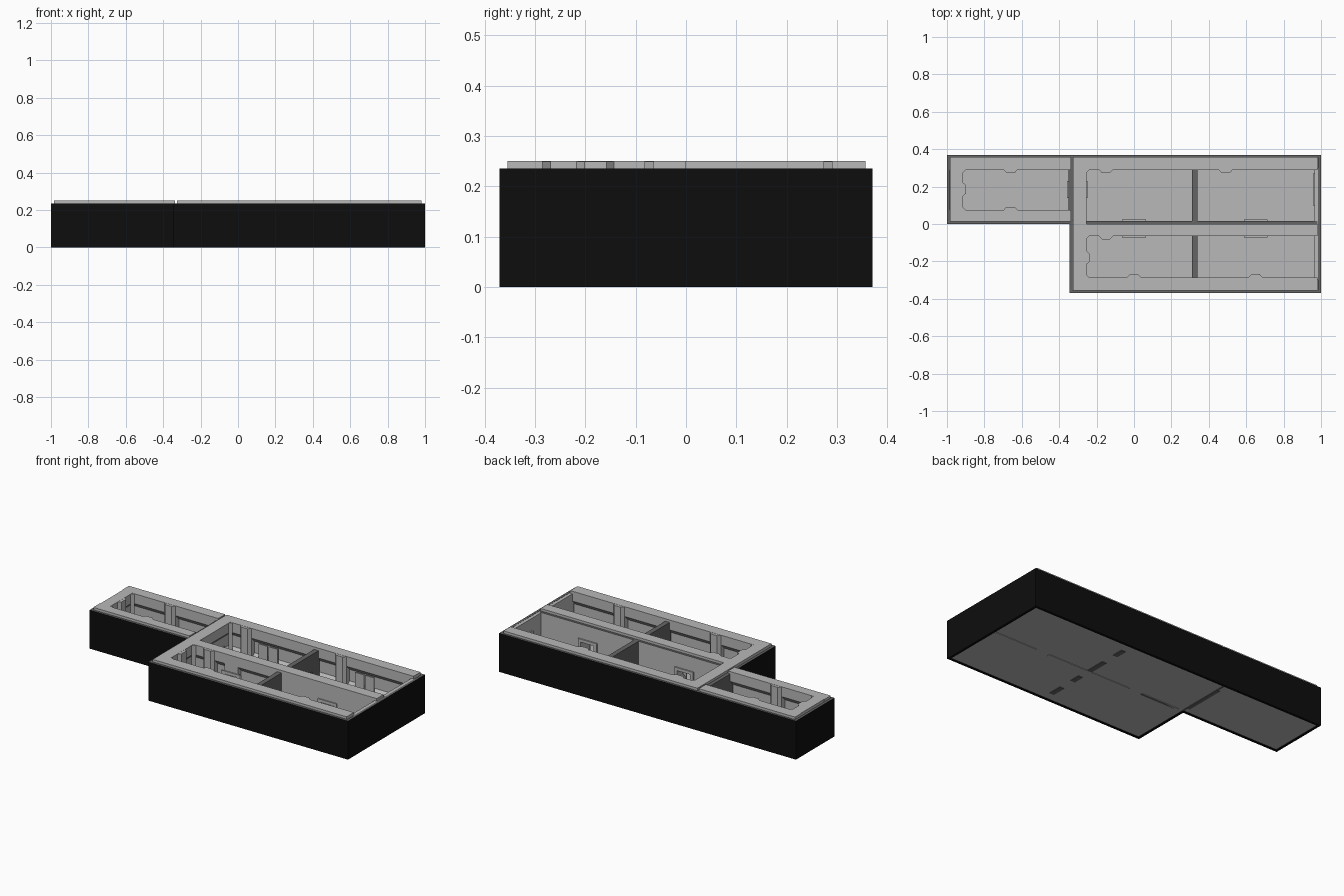
import bpy, bmesh

old = bpy.data.objects.get("Cube")
if old:
    bpy.data.objects.remove(old)


def material(name, value):
    m = bpy.data.materials.new(name)
    m.use_nodes = True
    color = (value, value, value, 1)
    m.diffuse_color = color
    bsdf = m.node_tree.nodes["Principled BSDF"]
    bsdf.inputs["Base Color"].default_value = color
    bsdf.inputs["Roughness"].default_value = 0.9
    return m


GRAY = material("light gray", 0.48)
DARK = material("dark gray", 0.13)
BLACK = material("black", 0.004)


def prism(name, pts, axis, a0, a1, mat=GRAY, top=None):
    """Extrude a closed outline along an axis; upward faces may get another colour."""
    place = {"x": lambda u, v, a: (a, u, v),
             "y": lambda u, v, a: (u, a, v),
             "z": lambda u, v, a: (u, v, a)}[axis]
    bm = bmesh.new()
    rings = [[bm.verts.new(place(u, v, a)) for u, v in pts] for a in (a0, a1)]
    for ring in rings:
        bm.faces.new(ring)
    n = len(pts)
    for i in range(n):
        j = (i + 1) % n
        bm.faces.new((rings[0][i], rings[0][j], rings[1][j], rings[1][i]))
    bmesh.ops.recalc_face_normals(bm, faces=bm.faces[:])
    bm.normal_update()
    mesh = bpy.data.meshes.new(name)
    mesh.materials.append(mat)
    if top:
        mesh.materials.append(top)
        for f in bm.faces:
            f.material_index = int(f.normal.z > 0.9)
    bm.to_mesh(mesh)
    bm.free()
    ob = bpy.data.objects.new(name, mesh)
    bpy.context.collection.objects.link(ob)
    return ob


def box(name, x0, x1, y0, y1, z0, z1, mat=GRAY, top=None):
    return prism(name, [(x0, y0), (x1, y0), (x1, y1), (x0, y1)], "z", z0, z1, mat, top)


RIM, LEDGE, BASE = 0.25, 0.235, 0.004
GROOVE = [(0, 0.06), (0.03, 0.09), (0.03, 0.16), (0, 0.19)]


def thick_wall(name, axis, a0, a1, outer, inner):
    """Thick wall whose room side has a horizontal recess."""
    s = 1 if outer > inner else -1
    pts = [(outer, BASE), (inner, BASE)]
    pts += [(inner + s * d, z) for d, z in GROOVE]
    pts += [(inner, RIM), (outer, RIM)]
    prism(name, pts, axis, a0, a1)


def pillar(name, axis, along, face, out):
    """Chamfered pillar that stands out of a wall face in direction out."""
    pts = [(-0.037, -0.035), (-0.037, 0), (-0.022, 0.017),
           (0.022, 0.017), (0.037, 0), (0.037, -0.035)]
    if axis == "x":
        pts = [(along + u, face + out * v) for u, v in pts]
    else:
        pts = [(face + out * v, along + u) for u, v in pts]
    prism(name, pts, "z", BASE, RIM - 0.001)


def corner(name, x, y, sx, sy):
    c = 0.016
    prism(name, [(x, y), (x + sx * c, y), (x, y + sy * c)], "z", BASE, RIM - 0.001)


# Floors
box("main_floor", -0.34, 0.99, -0.36, 0.36, 0.003, 0.009)
box("wing_floor", -0.99, -0.34, 0.01, 0.36, 0.003, 0.009)

# Black outer shell
T = 0.015
shell = {
    "back": (-1, 1, 0.37 - T, 0.37),
    "right_end": (1 - T, 1, -0.37, 0.37),
    "front": (-0.345, 1, -0.37, -0.37 + T),
    "inner_side": (-0.345, -0.345 + T, -0.37, T),
    "wing_front": (-1, -0.33, 0, T),
    "wing_end": (-1, -1 + T, 0, 0.37),
}
for name, r in shell.items():
    box(name + "_shell", *r, 0, LEDGE, BLACK, DARK)

# Thick walls with raised rims
thick_wall("wing_back_wall", "x", -0.985, -0.336, 0.357, 0.29)
thick_wall("wing_front_wall", "x", -0.985, -0.336, 0.014, 0.075)
thick_wall("wing_end_wall", "y", 0.014, 0.357, -0.982, -0.915)
thick_wall("main_back_wall", "x", -0.327, 0.98, 0.357, 0.29)
thick_wall("main_front_wall", "x", -0.327, 0.98, -0.355, -0.285)
thick_wall("main_end_wall", "y", -0.355, 0.357, -0.327, -0.255)

# Low wall at the open end
box("low_end_wall", 0.965, 0.986, -0.3, 0.3, BASE, LEDGE - 0.001)
box("low_end_panel", 0.957, 0.966, 0.1, 0.27, 0.01, 0.16)

# Middle wall with two doorways
DOORS, HALF, HEAD = (0.0, 0.65), 0.045, 0.13
thick_wall("middle_wall_west", "x", -0.3, DOORS[0] - HALF, 0.0, -0.065)
thick_wall("middle_wall_centre", "x", DOORS[0] + HALF, 0.32, 0.0, -0.065)
box("middle_wall_flat", 0.32, DOORS[1] - HALF, -0.065, 0, BASE, RIM)
box("middle_wall_east", DOORS[1] + HALF, 0.98, -0.065, 0, BASE, RIM)
for a, b in ((-0.3, DOORS[0] - HALF), (DOORS[0] + HALF, DOORS[1] - HALF),
             (DOORS[1] + HALF, 0.98)):
    box("middle_wall_facing", a, b, 0, 0.015, 0, LEDGE, GRAY, DARK)
    box("middle_wall_foot", a, b, 0, 0.014, 0, 0.002, DARK)
for x in DOORS:
    box("door_lintel", x - HALF, x + HALF, -0.065, 0, HEAD, RIM)
    box("door_lintel_facing", x - HALF, x + HALF, 0, 0.015, HEAD, LEDGE, GRAY, DARK)
    # Door frames on both sides
    for y in (-0.072, 0.015):
        for s in (-1, 1):
            c = x + s * (HALF + 0.008)
            box("door_frame_side", c - 0.01, c + 0.01, y, y + 0.008, BASE, HEAD + 0.018)
        box("door_frame_head", x - HALF, x + HALF, y, y + 0.008, HEAD, HEAD + 0.018)
    # Panels on the back wall
    for s in (-1, 1):
        c = x + s * 0.034
        box("back_wall_panel", c - 0.03, c + 0.03, 0.288, 0.296, 0.01, 0.17)

# Cross partitions with a doorway each
for y0, y1, mid in ((0.015, 0.3, 0.185), (-0.3, -0.06, -0.17)):
    box("partition_side", 0.31, 0.34, y0, mid - HALF, 0, LEDGE, DARK)
    box("partition_side", 0.31, 0.34, mid + HALF, y1, 0, LEDGE, DARK)
    box("partition_head", 0.31, 0.34, mid - HALF, mid + HALF, HEAD, LEDGE, DARK)
box("wing_partition", -0.35, -0.327, 0.05, 0.3, 0, LEDGE, DARK)
box("wing_joint", -0.336, -0.327, 0.015, 0.357, 0, LEDGE, DARK)
box("wing_door", -0.357, -0.35, 0.14, 0.23, 0.01, HEAD)
box("main_end_door", -0.256, -0.248, 0.14, 0.23, 0.01, HEAD)

# Pillars
for x in (-0.66, -0.15, 0.49):
    pillar("back_pillar", "x", x, 0.29, -1)
for x in DOORS:
    pillar("front_pillar", "x", x, -0.285, 1)
pillar("wing_front_pillar", "x", -0.66, 0.075, 1)
pillar("middle_pillar", "x", -0.15, -0.065, -1)
pillar("wing_end_pillar", "y", 0.185, -0.915, 1)
pillar("main_end_pillar", "y", -0.18, -0.255, 1)

# Chamfered room corners
for x, y, sy in ((-0.915, 0.29, -1), (-0.915, 0.075, 1), (-0.255, 0.29, -1),
                 (-0.255, -0.065, -1), (-0.255, -0.285, 1)):
    corner("room_corner", x, y, 1, sy)
